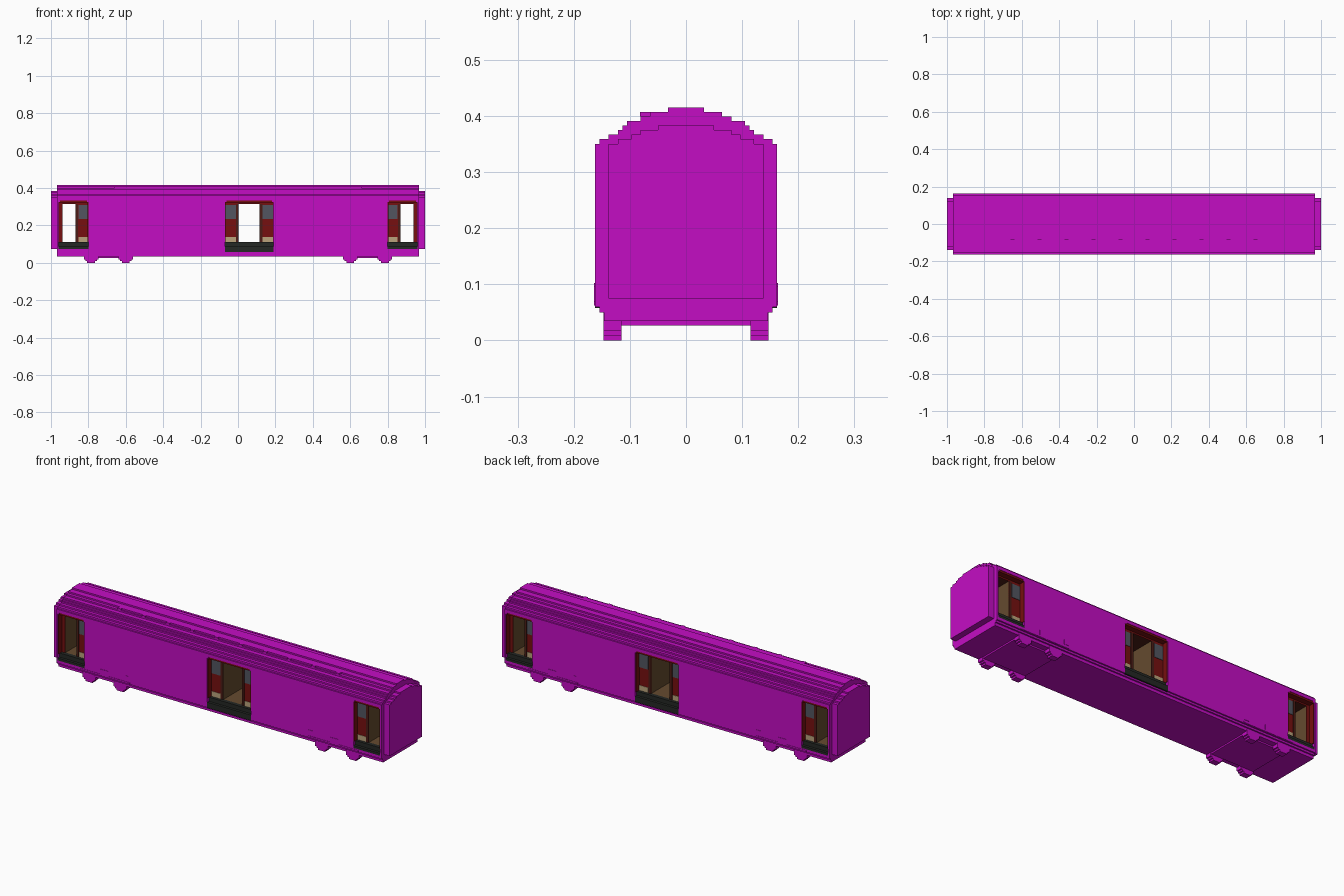
import bpy, bmesh

if "Cube" in bpy.data.objects:
    bpy.data.objects.remove(bpy.data.objects["Cube"], do_unlink=True)


def material(name, r, g, b):
    m = bpy.data.materials.new(name)
    m.use_nodes = True
    m.diffuse_color = (r, g, b, 1)
    bsdf = m.node_tree.nodes["Principled BSDF"]
    bsdf.inputs["Base Color"].default_value = (r, g, b, 1)
    bsdf.inputs["Roughness"].default_value = 0.8
    return m


MAGENTA = material("magenta", 0.55, 0.004, 0.55)
RED = material("dark red", 0.18, 0.005, 0.005)
MAROON = material("maroon brown", 0.07, 0.012, 0.008)
GLASS = material("grey glass", 0.085, 0.09, 0.115)
BEIGE = material("beige", 0.5, 0.37, 0.2)
STEP = material("step black", 0.018, 0.021, 0.018)
BROWN = material("interior brown", 0.13, 0.07, 0.028)


def prism(name, points, axis, lo, hi, mat):
    """Extrude a flat outline along x (outline in y, z) or y (outline in x, z)."""
    bm = bmesh.new()
    place = (lambda a, z: (lo, a, z)) if axis == "x" else (lambda a, z: (a, lo, z))
    face = bm.faces.new([bm.verts.new(place(*p)) for p in points])
    new = bmesh.ops.extrude_face_region(bm, geom=[face])["geom"]
    shift = (hi - lo, 0, 0) if axis == "x" else (0, hi - lo, 0)
    bmesh.ops.translate(bm, vec=shift, verts=[v for v in new if isinstance(v, bmesh.types.BMVert)])
    bmesh.ops.recalc_face_normals(bm, faces=bm.faces)
    mesh = bpy.data.meshes.new(name)
    bm.to_mesh(mesh)
    bm.free()
    mesh.materials.append(mat)
    ob = bpy.data.objects.new(name, mesh)
    bpy.context.collection.objects.link(ob)
    return ob


def box(name, x0, x1, y0, y1, z0, z1, mat):
    return prism(name, [(x0, z0), (x1, z0), (x1, z1), (x0, z1)], "y", min(y0, y1), max(y0, y1), mat)


def stepped(bottom, layers):
    """Symmetric stair outline from (half width, top height) layers."""
    right, z = [], bottom
    for w, top in layers:
        right += [(w, z), (w, top)]
        z = top
    return right + [(-w, z) for w, z in reversed(right)]


# Carriage shell with a stair-stepped roof
END, SIDE = 0.967, 0.162
shell = stepped(0.035, [(0.146, 0.05), (0.154, 0.06), (SIDE, 0.35), (0.154, 0.359),
                        (0.138, 0.367), (0.121, 0.375), (0.113, 0.383), (0.105, 0.391),
                        (0.081, 0.399), (0.064, 0.407), (0.032, 0.415)])
body = prism("carriage_body", shell, "x", -END, END, MAGENTA)

# Gangway blocks on both ends
gangway = stepped(0.075, [(0.138, 0.35), (0.121, 0.359), (0.097, 0.367), (0.081, 0.375), (0.05, 0.383)])
for s, side in ((-1, "right"), (1, "left")):
    prism("gangway_" + side, gangway, "x", s * END, s, MAGENTA)

# Doorways: name, outer edges, opening edges, sill
DOORS = [("right_door", -0.96, -0.80, -0.938, -0.87, 0.075),
         ("middle_door", -0.07, 0.19, 0.004, 0.116, 0.058),
         ("left_door", 0.80, 0.96, 0.87, 0.938, 0.075)]
HEAD, FLOOR, RECESS = 0.333, 0.11, 0.127
OPEN_TOP = 0.315

for name, x0, x1, o0, o1, sill in DOORS:
    # Cut the doorway through the shell
    cutter = box("cutter", x0, x1, -0.2, 0.2, sill, HEAD, MAGENTA)
    cutter.hide_render = True
    mod = body.modifiers.new("doorway", "BOOLEAN")
    mod.operation, mod.solver, mod.object = "DIFFERENCE", "EXACT", cutter
    bpy.context.view_layer.objects.active = body
    bpy.ops.object.modifier_apply(modifier=mod.name)
    bpy.data.objects.remove(cutter, do_unlink=True)

    # Vestibule: floor, ceiling and solid partitions beside the passage
    box(name + "_floor", o0, o1, -RECESS, RECESS, sill, FLOOR, BROWN)
    box(name + "_ceiling", o0, o1, -RECESS, RECESS, OPEN_TOP, HEAD, MAROON)
    for a, b in ((x0, o0), (o1, x1)):
        box(name + "_partition", a, b, -RECESS, RECESS, sill, HEAD, BROWN)

    for s in (-1, 1):
        skin, face = s * SIDE, s * (RECESS + 0.004)

        def plate(part, a, b, z0, z1, mat, thick=0.004):
            box(name + part, a, b, s * RECESS, s * (RECESS + thick), z0, z1, mat)

        # Header, jambs and corner fillets of the frame
        box(name + "_header", x0, x1, s * RECESS, s * (SIDE - 0.002), HEAD - 0.01, HEAD, RED)
        plate("_lintel", x0, x1, OPEN_TOP, HEAD - 0.01, RED)
        for edge, d in ((x0, 1), (x1, -1)):
            a, b = sorted((edge, edge + d * 0.004))
            box(name + "_jamb", a, b, s * RECESS, s * (SIDE - 0.002), FLOOR, HEAD - 0.01, RED)
            a, b = sorted((edge, edge + d * 0.008))
            box(name + "_corner", a, b, s * (SIDE - 0.004), skin, HEAD - 0.008, HEAD, MAGENTA)

        # Door leaves with window, kick band and dark closing edge
        for a, b, inner in ((x0, o0, -1), (o1, x1, 1)):
            plate("_leaf", a, b, FLOOR, OPEN_TOP, RED)
            if b - a > 0.04:
                g0, g1 = (a + 0.004, b - 0.016) if inner < 0 else (a + 0.016, b - 0.004)
                plate("_window", g0, g1, 0.235, 0.308, GLASS, 0.006)
                plate("_kick_band", g0, g1, FLOOR, 0.138, BEIGE, 0.006)
                e0, e1 = (b - 0.014, b) if inner < 0 else (a, a + 0.014)
                plate("_closing_edge", e0, e1, FLOOR, OPEN_TOP, MAROON, 0.006)

        # Entrance steps
        box(name + "_lower_step", x0, x1, s * RECESS, skin, sill, 0.088, STEP)
        box(name + "_upper_step", x0, x1, s * RECESS, s * 0.148, 0.088, FLOOR, STEP)

# Row of small roof vents along one side
box("roof_vent_rail", -0.66, 0.66, -0.074, -0.064, 0.399, 0.407, MAGENTA)
for i in range(10):
    x = -0.65 + i * 0.1444
    box("roof_vent", x - 0.01, x + 0.01, -0.082, -0.064, 0.399, 0.407, MAGENTA)

# Bogies, wheels and small side covers
for e in (-1, 1):
    lo, hi = sorted((e * 0.82, e * 0.565))
    box("bogie_plate", lo, hi, -0.115, 0.115, 0.027, 0.04, MAGENTA)
    for s in (-1, 1):
        for cx in (e * 0.785, e * 0.6):
            outline = stepped(0, [(0.021, 0.009), (0.03, 0.017), (0.038, 0.042), (0.03, 0.05)])
            prism("wheel", [(cx + x, z) for x, z in outline], "y", s * 0.115, s * 0.147, MAGENTA)
        lo, hi = sorted((e * 0.71, e * 0.66))
        box("side_cover", lo, hi, s * 0.16, s * 0.164, 0.07, 0.097, MAGENTA)
        lo, hi = sorted((e * 0.83, e * 0.53))
        box("side_rail", lo, hi, s * 0.16, s * 0.164, 0.062, 0.07, MAGENTA)
        lo, hi = sorted((e * 0.56, e * 0.535))
        box("side_hatch", lo, hi, s * 0.16, s * 0.164, 0.078, 0.102, MAGENTA)
